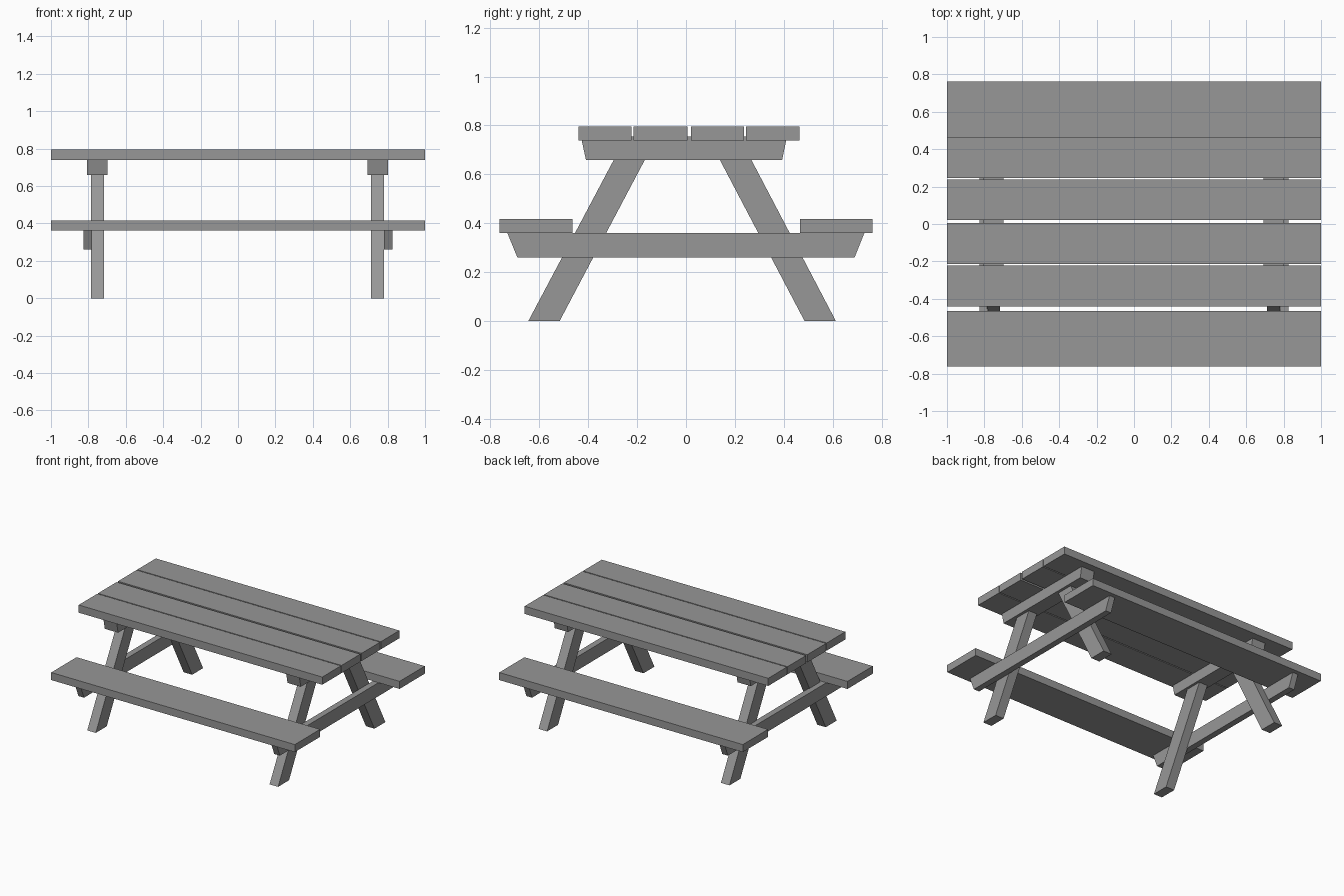
import bpy
import bmesh

cube = bpy.data.objects.get("Cube")
if cube:
    bpy.data.objects.remove(cube)

# Single weathered grey for all the timber
grey = bpy.data.materials.new("weathered_grey_wood")
grey.use_nodes = True
colour = (0.31, 0.31, 0.31, 1)
grey.diffuse_color = colour
grey.node_tree.nodes["Principled BSDF"].inputs["Base Color"].default_value = colour


def timber(name, x0, x1, z0, z1, bottom, top):
    """Extrude a four-sided y-z outline along x; bottom and top are y ranges."""
    outline = [(bottom[0], z0), (bottom[1], z0), (top[1], z1), (top[0], z1)]
    bm = bmesh.new()
    face = bm.faces.new([bm.verts.new((x0, y, z)) for y, z in outline])
    moved = bmesh.ops.extrude_face_region(bm, geom=[face])["geom"]
    verts = [v for v in moved if isinstance(v, bmesh.types.BMVert)]
    bmesh.ops.translate(bm, verts=verts, vec=(x1 - x0, 0, 0))
    bmesh.ops.recalc_face_normals(bm, faces=bm.faces)
    mesh = bpy.data.meshes.new(name)
    bm.to_mesh(mesh)
    bm.free()
    mesh.materials.append(grey)
    obj = bpy.data.objects.new(name, mesh)
    bpy.context.collection.objects.link(obj)
    return obj


# Four tabletop planks with narrow gaps
planks = [(-0.44, -0.222), (-0.214, 0.006), (0.021, 0.238), (0.246, 0.464)]
for i, span in enumerate(planks):
    timber(f"table_plank_{i + 1}", -1, 1, 0.738, 0.795, span, span)

# Bench seats
for name, span in (("front_bench", (-0.762, -0.465)), ("back_bench", (0.466, 0.762))):
    timber(name, -1, 1, 0.361, 0.417, span, span)

# End frames: table brace, bench beam on the outside, splayed legs
for side, s, shift in (("right", -1, 0), ("left", 1, -0.005)):
    def across(inner, outer):
        return sorted((s * inner + shift, s * outer + shift))

    timber(f"{side}_table_brace", *across(0.698, 0.807), 0.658, 0.755,
           (-0.409, 0.393), (-0.43, 0.413))
    timber(f"{side}_bench_beam", *sorted((s * 0.781, s * 0.827)), 0.261, 0.361,
           (-0.69, 0.69), (-0.731, 0.73))
    timber(f"{side}_front_leg", *across(0.716, 0.786), 0, 0.66,
           (-0.645, -0.517), (-0.295, -0.168))
    timber(f"{side}_back_leg", *across(0.716, 0.786), 0, 0.66,
           (0.485, 0.613), (0.138, 0.267))
